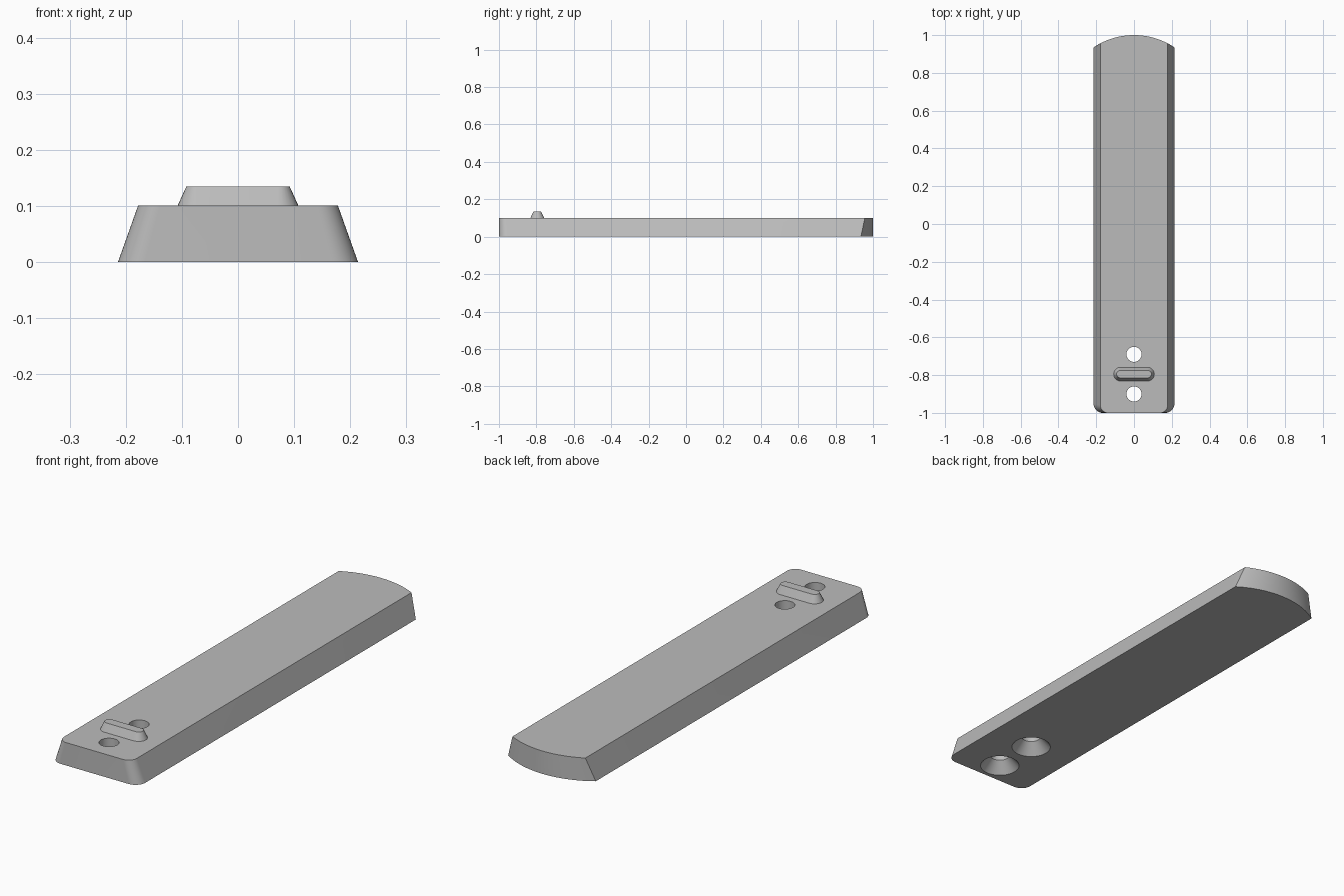
import bpy, bmesh, math

if "Cube" in bpy.data.objects:
    bpy.data.objects.remove(bpy.data.objects["Cube"], do_unlink=True)

grey = bpy.data.materials.new("plain_grey")
grey.use_nodes = True
colour = (0.5, 0.5, 0.5, 1)
grey.diffuse_color = colour
grey.node_tree.nodes["Principled BSDF"].inputs["Base Color"].default_value = colour


def arc(cx, cy, r, start, end, steps):
    """Points along an arc, angles in degrees."""
    angles = [math.radians(start + (end - start) * i / steps) for i in range(steps + 1)]
    return [(cx + r * math.cos(a), cy + r * math.sin(a)) for a in angles]


def loft(name, rings):
    """Closed solid through a list of (outline, height) rings."""
    bm = bmesh.new()
    loops = [[bm.verts.new((x, y, z)) for x, y in outline] for outline, z in rings]
    for low, high in zip(loops, loops[1:]):
        for i in range(len(low)):
            j = (i + 1) % len(low)
            bm.faces.new((low[i], low[j], high[j], high[i]))
    bm.faces.new(loops[0][::-1])
    bm.faces.new(loops[-1])
    bmesh.ops.recalc_face_normals(bm, faces=bm.faces)
    mesh = bpy.data.meshes.new(name)
    bm.to_mesh(mesh)
    bm.free()
    mesh.materials.append(grey)
    obj = bpy.data.objects.new(name, mesh)
    bpy.context.collection.objects.link(obj)
    return obj


def select(obj):
    bpy.ops.object.select_all(action="DESELECT")
    obj.select_set(True)
    bpy.context.view_layer.objects.active = obj


def bar_outline(half, corner):
    """Rounded front corners, straight sides and a bowed back end."""
    bow = 0.385
    swing = math.degrees(math.asin(half / bow))
    return (arc(-half + corner, -1 + corner, corner, 180, 270, 10)
            + arc(half - corner, -1 + corner, corner, 270, 360, 10)
            + arc(0, 1 - bow, bow, 90 - swing, 90 + swing, 32))


def slot_outline(half, r, y):
    """Long slot with round ends."""
    return arc(half - r, y, r, -90, 90, 14) + arc(r - half, y, r, 90, 270, 14)


def circle(y, r):
    return arc(0, y, r, 0, 360, 48)[:-1]


# Tapered bar
bar = loft("bar", [(bar_outline(0.214, 0.048), 0), (bar_outline(0.178, 0.04), 0.101)])

# Two through holes, countersunk from underneath
for y in (-0.69, -0.9):
    cutter = loft("hole_cutter", [(circle(y, 0.0915), -0.01), (circle(y, 0.04), 0.05),
                                  (circle(y, 0.04), 0.15)])
    cutter.hide_render = True
    cut = bar.modifiers.new("hole", "BOOLEAN")
    cut.operation = "DIFFERENCE"
    cut.solver = "EXACT"
    cut.object = cutter
    select(bar)
    bpy.ops.object.modifier_apply(modifier=cut.name)
    bpy.data.objects.remove(cutter, do_unlink=True)

# Raised locating ridge between the holes
ridge = loft("locating_ridge", [(slot_outline(0.108, 0.037, -0.795), 0.1),
                                (slot_outline(0.092, 0.02, -0.795), 0.135)])

for obj in (bar, ridge):
    select(obj)
    bpy.ops.object.shade_smooth_by_angle(angle=math.radians(25))
